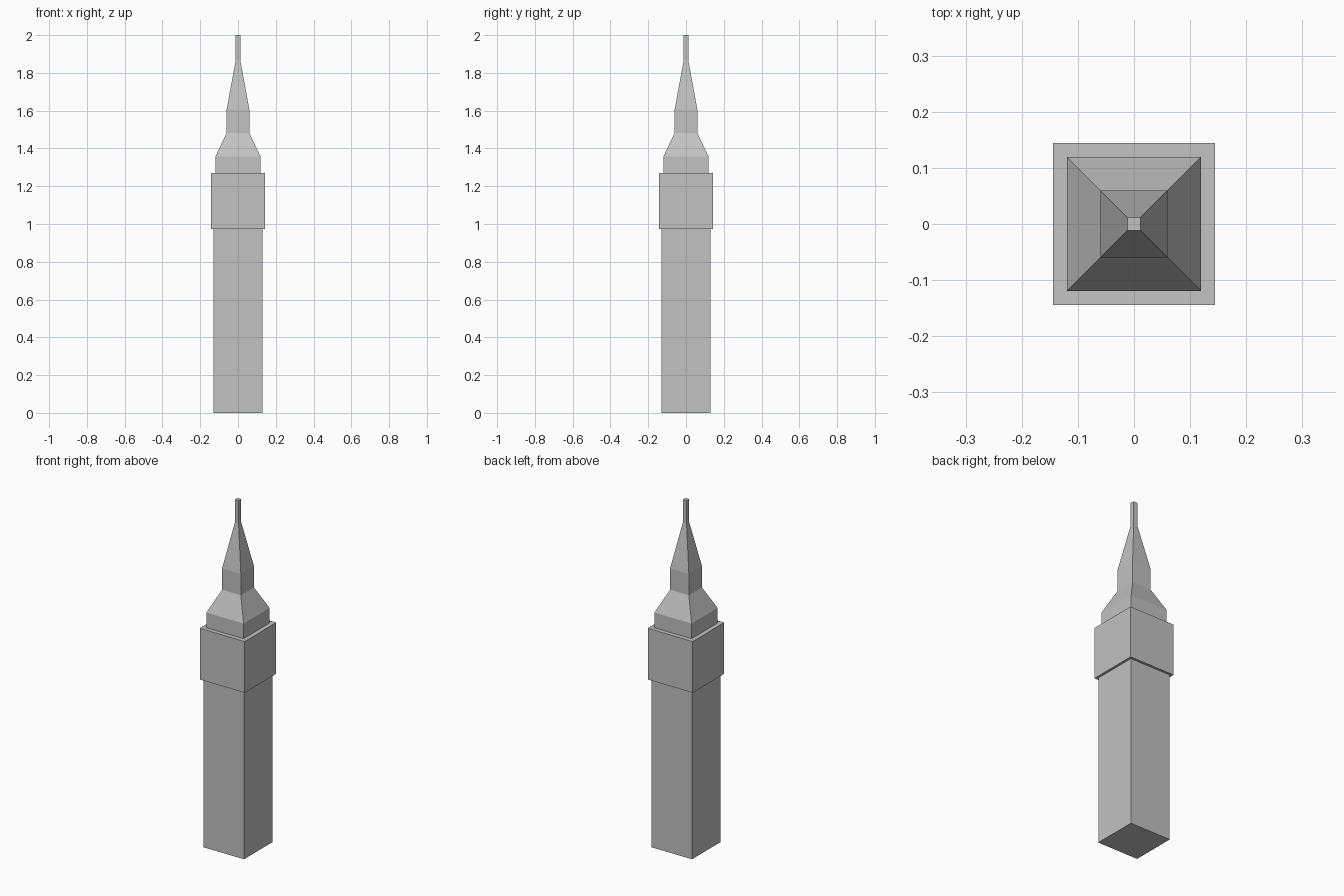
import bpy
import bmesh

cube = bpy.data.objects.get("Cube")
if cube:
    bpy.data.objects.remove(cube, do_unlink=True)

stone = bpy.data.materials.new("pale_grey_stone")
stone.use_nodes = True
color = (0.54, 0.54, 0.54, 1.0)
stone.diffuse_color = color
stone.node_tree.nodes["Principled BSDF"].inputs["Base Color"].default_value = color


def square_tower(name, profile):
    """Stack square rings given as (half width, height) and close both ends."""
    bm = bmesh.new()
    rings = [[bm.verts.new((sx * r, sy * r, z))
              for sx, sy in ((-1, -1), (1, -1), (1, 1), (-1, 1))]
             for r, z in profile]
    for low, high in zip(rings, rings[1:]):
        for i in range(4):
            j = (i + 1) % 4
            bm.faces.new((low[i], low[j], high[j], high[i]))
    bm.faces.new(rings[0][::-1])
    bm.faces.new(rings[-1])
    mesh = bpy.data.meshes.new(name)
    bm.to_mesh(mesh)
    bm.free()
    mesh.materials.append(stone)
    obj = bpy.data.objects.new(name, mesh)
    bpy.context.collection.objects.link(obj)
    return obj


# Tall plain shaft
square_tower("shaft", [(0.13, 0), (0.13, 0.973)])

# Overhanging block near the top
square_tower("clock_block", [(0.144, 0.973), (0.144, 1.27)])

# Stepped roof, lantern, spire and finial in one continuous profile
square_tower("roof_and_spire", [
    (0.119, 1.27), (0.119, 1.358),   # roof base
    (0.06, 1.483), (0.06, 1.607),    # lantern
    (0.012, 1.867), (0.012, 2.0),    # spire and finial
])
